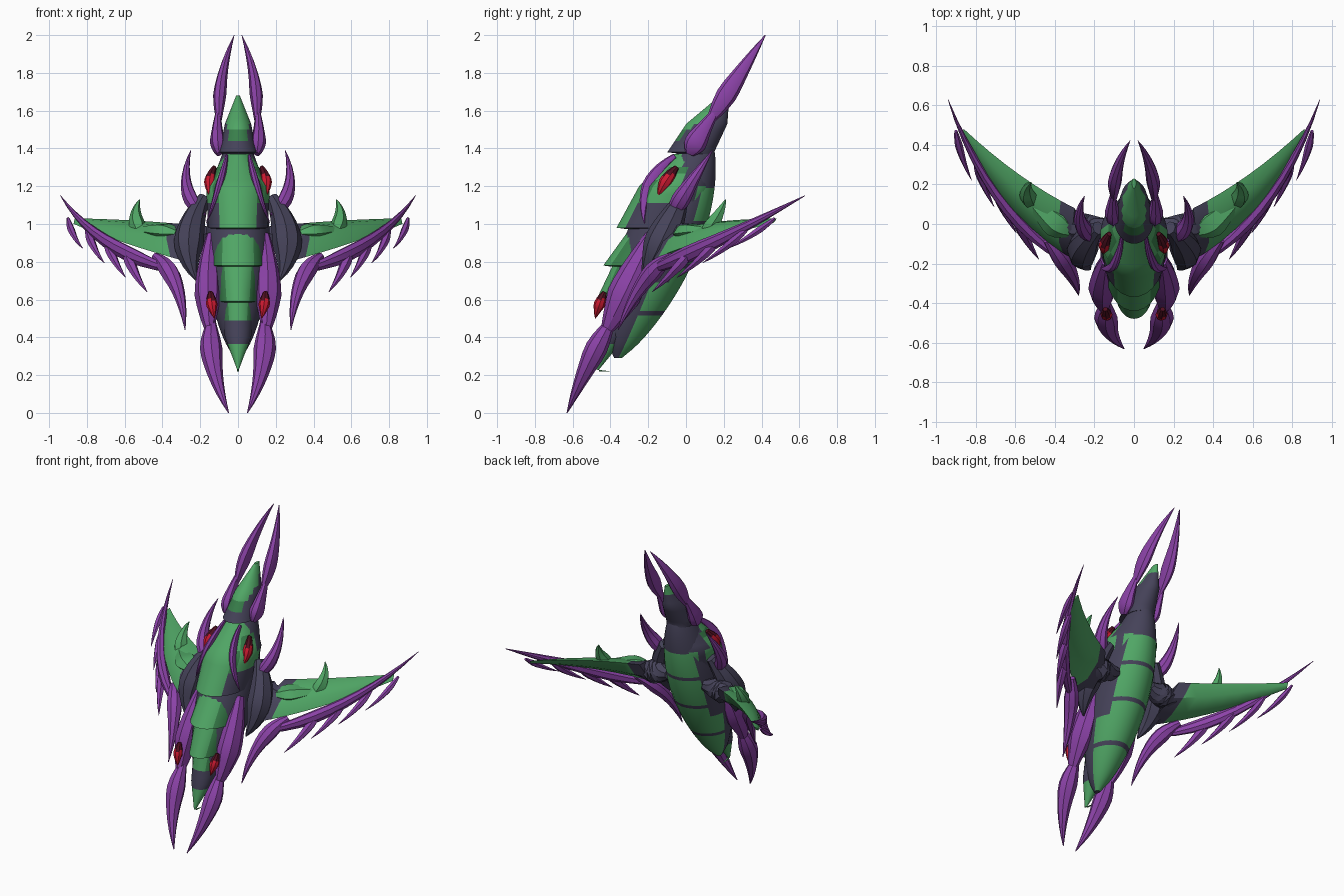
import bpy, bmesh, math
from mathutils import Vector

cube = bpy.data.objects.get("Cube")
if cube:
    bpy.data.objects.remove(cube, do_unlink=True)


def material(name, red, green, blue):
    mat = bpy.data.materials.new(name)
    mat.use_nodes = True
    colour = (red, green, blue, 1)
    mat.diffuse_color = colour
    mat.node_tree.nodes["Principled BSDF"].inputs["Base Color"].default_value = colour
    return mat


MATERIALS = [material("purple", 0.26, 0.055, 0.39),
             material("green", 0.08, 0.38, 0.13),
             material("deep green", 0.04, 0.21, 0.07),
             material("slate grey", 0.06, 0.055, 0.1),
             material("red", 0.6, 0.01, 0.03),
             material("maroon", 0.08, 0.005, 0.015)]
PURPLE, GREEN, DEEP_GREEN, GREY, RED, MAROON = range(len(MATERIALS))


def skin(name, rings, colour, mirrored):
    """Join rings into a closed surface; colour is an index or a rule on face centre and normal."""
    bm = bmesh.new()
    loops = [[bm.verts.new(point) for point in ring] for ring in rings]
    for lower, upper in zip(loops, loops[1:]):
        for i in range(len(lower)):
            bm.faces.new((lower[i - 1], lower[i], upper[i], upper[i - 1]))
    bm.faces.new(loops[0])
    bm.faces.new(loops[-1])
    bmesh.ops.recalc_face_normals(bm, faces=bm.faces)
    bm.normal_update()
    for face in bm.faces:
        face.material_index = (colour(face.calc_center_median(), face.normal)
                               if callable(colour) else colour)
    mesh = bpy.data.meshes.new(name)
    bm.to_mesh(mesh)
    bm.free()
    for mat in MATERIALS:
        mesh.materials.append(mat)
    part = bpy.data.objects.new(name, mesh)
    bpy.context.collection.objects.link(part)
    bpy.ops.object.select_all(action='DESELECT')
    part.select_set(True)
    bpy.context.view_layer.objects.active = part
    bpy.ops.object.shade_smooth_by_angle(angle=math.radians(32))
    if mirrored:
        mirror = part.modifiers.new("mirror", 'MIRROR')
        mirror.use_mirror_merge = False


def curve(start, middle, end, steps):
    """Evenly timed points on a parabola through three points."""
    start, middle, end = Vector(start), Vector(middle), Vector(end)
    control = middle * 2 - (start + end) / 2
    times = [i / steps for i in range(steps + 1)]
    return [start.lerp(control, t).lerp(control.lerp(end, t), t) for t in times]


def blade(name, start, middle, end, wide, deep, colour=PURPLE, swell=0.35, sides=8):
    """Mirrored claw that thickens up to the swell and then tapers to a point."""
    steps = 10
    points = curve(start, middle, end, steps)
    rings = []
    for i, point in enumerate(points):
        t = i / steps
        if t < swell:
            size = 0.4 + 0.6 * math.sin(t / swell * math.pi / 2)
        else:
            size = max(((1 - t) / (1 - swell)) ** 0.8, 0.04)
        along = (points[min(i + 1, steps)] - points[max(i - 1, 0)]).normalized()
        across = (Vector((1, 0, 0)) - along * along.x).normalized()
        outward = along.cross(across)
        rings.append([point + size * (across * wide * math.cos(a) + outward * deep * math.sin(a))
                      for a in (math.tau * k / sides for k in range(sides))])
    skin(name, rings, colour, True)


def oval(z, front, back, half_width, sides=24):
    """Level cross-section of the body."""
    middle, half_depth = (front + back) / 2, (back - front) / 2
    angles = [math.tau * (k + 0.5) / sides for k in range(sides)]
    return [Vector((half_width * math.sin(a), middle - half_depth * math.cos(a), z))
            for a in angles]


def plate(name, rows, colour, steps=5):
    """Overlapping shell through rows of height, front, back and half width, with a lip below."""
    rings = [oval(*[p + (q - p) * i / steps for p, q in zip(upper, lower)])
             for upper, lower in zip(rows, rows[1:]) for i in range(steps)]
    z, front, back, half_width = rows[-1]
    rings.append(oval(*rows[-1]))
    rings.append(oval(z - 0.01, front + 0.08, back, half_width * 0.85))
    skin(name, rings, colour, False)


# Belly hull: leaning spindle with green patches split by grey seams
def hull_colour(c, n):
    side = c.z > 0.7 and abs(c.x) > 0.12
    seam = any(abs(c.z - height) < 0.013 for height in (0.53, 0.78, 1))
    return GREY if n.y < 0.1 or c.z > 1.2 or side or seam else GREEN


hull = []
HULL_STEPS, HULL_BOTTOM, HULL_HEIGHT = 48, 0.29, 1.2
for i in range(HULL_STEPS + 1):
    t = i / HULL_STEPS
    rise = HULL_HEIGHT * t
    size = max(math.sin(math.pi * t), 0.02) ** 0.6
    centre = 0.38 * rise - 0.36
    hull.append(oval(HULL_BOTTOM + rise, centre - 0.21 * size, centre + 0.21 * size, 0.17 * size))
skin("belly_hull", hull, hull_colour, False)


# Crest, cockpit and front plates
def crest_colour(c, n):
    if c.z > 1.61:
        return GREEN
    if n.y > 0 or abs(c.x) > 0.055 or c.z < 1.43:
        return GREY
    return GREEN if c.z > 1.5 else DEEP_GREEN


def cockpit_colour(c, n):
    if n.y < -0.1 and abs(c.x) < 0.1:
        return GREEN
    if c.y < 0 and c.z > 1.12:
        return GREEN if abs(c.x) > 0.13 else DEEP_GREEN
    return GREEN if n.y > 0.3 and c.z < 1.2 and abs(c.x) < 0.12 else GREY


def striped(bright, limit):
    def rule(c, n):
        if n.y > 0 or abs(c.x) > limit:
            return GREY
        return GREEN if abs(c.x) < bright else DEEP_GREEN
    return rule


def tail_colour(c, n):
    if c.z < 0.35:
        return GREEN
    return GREY if c.z < 0.5 else striped(0.05, 0.1)(c, n)


plate("crest", [(1.68, 0.18, 0.23, 0.01), (1.53, 0, 0.22, 0.07), (1.38, -0.1, 0.15, 0.1)],
      crest_colour)
plate("cockpit_shell", [(1.37, -0.07, 0.13, 0.07), (1.2, -0.25, 0.14, 0.17),
                        (0.98, -0.37, 0.1, 0.16)], cockpit_colour)
plate("chest_plate", [(1, -0.28, 0, 0.13), (0.78, -0.44, -0.05, 0.14)], striped(0.08, 0.125))
plate("waist_plate", [(0.8, -0.38, -0.1, 0.12), (0.59, -0.48, -0.15, 0.1)], striped(0.07, 0.11))
plate("tail_plate", [(0.62, -0.42, -0.2, 0.09), (0.4, -0.46, -0.32, 0.07),
                     (0.23, -0.48, -0.46, 0.005)], tail_colour)

# Pincers at both ends
blade("upper_pincer_base", (0.1, 0.02, 1.37), (0.11, 0.08, 1.48), (0.1, 0.2, 1.66), 0.04, 0.06)
blade("upper_pincer", (0.1, 0.13, 1.55), (0.085, 0.27, 1.77), (0.02, 0.42, 2), 0.035, 0.055)
blade("lower_leg", (0.14, -0.18, 0.94), (0.16, -0.33, 0.62), (0.14, -0.45, 0.38), 0.07, 0.09,
      swell=0.5)
blade("lower_pincer", (0.14, -0.4, 0.48), (0.13, -0.52, 0.25), (0.05, -0.63, 0), 0.06, 0.06)

# Side horns and cockpit rails
blade("side_horn", (0.18, -0.08, 1.04), (0.27, 0.01, 1.19), (0.25, 0.14, 1.39), 0.04, 0.05)
blade("cockpit_rail", (0.06, -0.06, 1.36), (0.1, -0.2, 1.2), (0.17, -0.22, 1), 0.02, 0.035,
      swell=0.5)

# Eyes with dark upper corners
blade("cockpit_eye", (0.125, -0.05, 1.3), (0.15, -0.11, 1.22), (0.145, -0.15, 1.14), 0.03, 0.035,
      lambda c, n: MAROON if c.z > 1.26 else RED, swell=0.5)
blade("leg_eye", (0.145, -0.43, 0.64), (0.138, -0.46, 0.57), (0.125, -0.48, 0.5), 0.03, 0.03,
      lambda c, n: MAROON if c.z > 0.6 else RED, swell=0.5)

# Grey shoulders joining body and wing
blade("shoulder", (0.18, -0.02, 1.14), (0.26, -0.13, 0.91), (0.22, -0.23, 0.7), 0.08, 0.09,
      GREY, swell=0.55)
blade("wing_joint", (0.13, 0, 0.95), (0.27, -0.02, 0.93), (0.42, 0.04, 0.93), 0.08, 0.08,
      GREY, swell=0.5)

# Wing panel: lens-shaped sections between leading and trailing edges
WING_STEPS = 8
leading = curve((0.27, -0.2, 0.8), (0.6, 0.06, 0.9), (0.87, 0.45, 1), WING_STEPS)
trailing = curve((0.3, 0.08, 1), (0.58, 0.25, 1.02), (0.86, 0.48, 1.03), WING_STEPS)
span = leading[-1] - leading[0]
sections = []
for i, (lead, trail) in enumerate(zip(leading, trailing)):
    bulge = span.cross(trail - lead).normalized() * (0.055 - 0.05 * i / WING_STEPS)
    near, far = lead.lerp(trail, 0.3), lead.lerp(trail, 0.7)
    sections.append([lead, near + bulge, far + bulge, trail, far - bulge, near - bulge])
skin("wing_panel", sections, lambda c, n: GREY if c.x < 0.35 else GREEN, True)

# Raised cover and spike on the wing
blade("wing_cover", (0.32, -0.04, 0.95), (0.44, 0.05, 0.96), (0.6, 0.2, 0.97), 0.08, 0.05,
      GREEN, sides=6)
blade("wing_spike", (0.5, 0.08, 0.92), (0.54, 0.16, 1.03), (0.52, 0.21, 1.13), 0.045, 0.045,
      GREEN, sides=6)

# Purple leading edge, its hanging claw and the row of barbs
blade("wing_edge", (0.36, -0.18, 0.76), (0.7, 0.16, 0.91), (0.94, 0.63, 1.15), 0.035, 0.045)
blade("wing_claw", (0.44, -0.08, 0.83), (0.33, -0.23, 0.68), (0.28, -0.36, 0.44), 0.05, 0.05)
BARBS = 4
roots = (Vector((0.6, 0.05, 0.88)), Vector((0.9, 0.47, 1.03)))
tips = (Vector((0.48, -0.18, 0.64)), Vector((0.82, 0.22, 0.87)))
for i in range(BARBS):
    t = i / (BARBS - 1)
    root, tip = roots[0].lerp(roots[1], t), tips[0].lerp(tips[1], t)
    bend = root.lerp(tip, 0.5) + Vector((0.01, 0, -0.01))
    thick = 0.03 - 0.01 * t
    blade(f"wing_barb_{i + 1}", root, bend, tip, thick, thick, sides=6)
